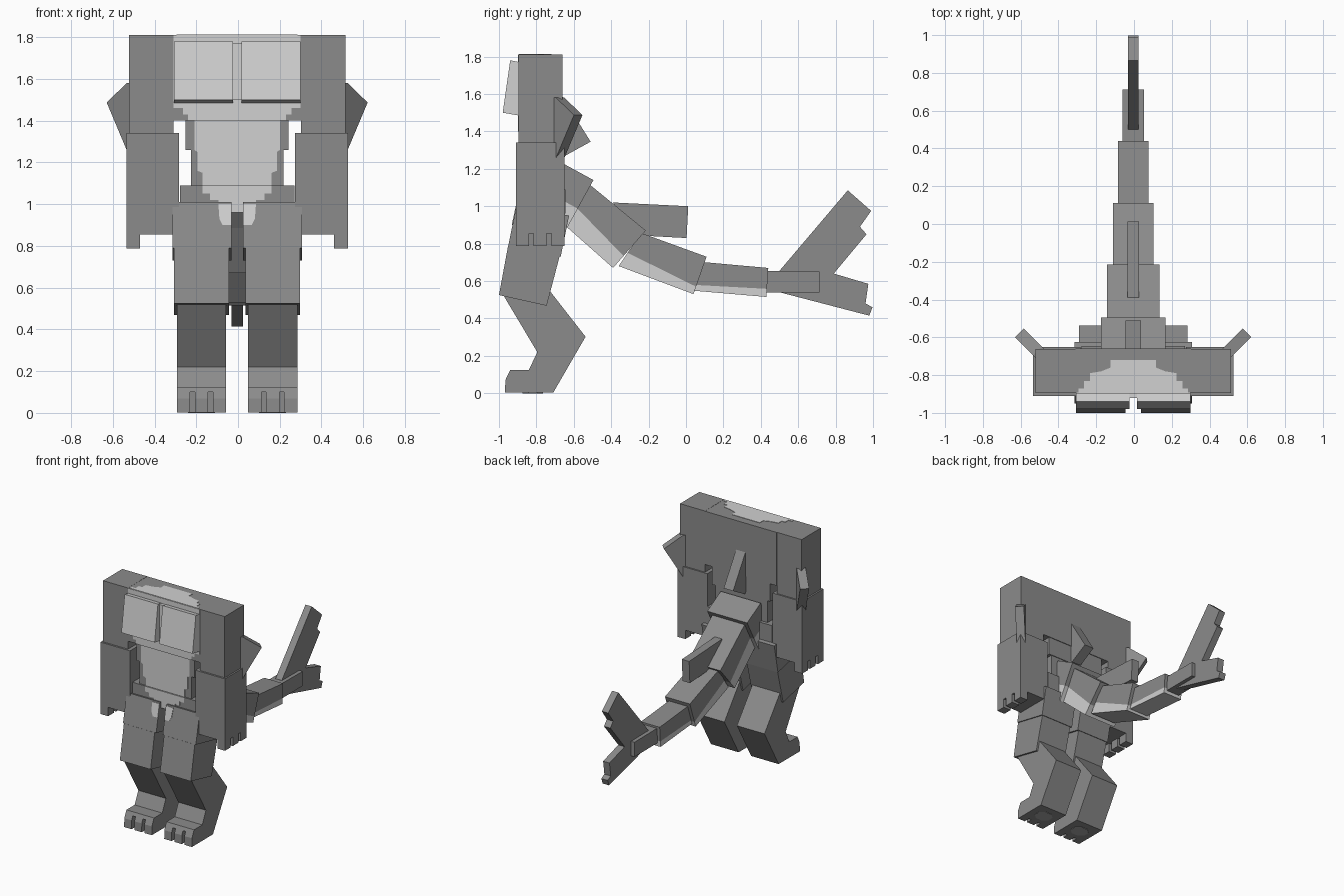
import bpy, bmesh, math
from mathutils import Vector

if "Cube" in bpy.data.objects:
    bpy.data.objects.remove(bpy.data.objects["Cube"])


def material(name, v):
    m = bpy.data.materials.new(name)
    m.use_nodes = True
    m.diffuse_color = (v, v, v, 1)
    m.node_tree.nodes["Principled BSDF"].inputs["Base Color"].default_value = (v, v, v, 1)
    return m


DARK = material("dark grey skin", 0.26)
LIGHT = material("light grey belly", 0.64)
PAD = material("mid grey sole", 0.38)
CX = -0.004  # body centre line


def finish(name, bm, *mats):
    bmesh.ops.recalc_face_normals(bm, faces=bm.faces)
    me = bpy.data.meshes.new(name)
    bm.to_mesh(me)
    bm.free()
    for m in mats:
        me.materials.append(m)
    ob = bpy.data.objects.new(name, me)
    bpy.context.collection.objects.link(ob)
    return ob


def prism_mesh(pts, axis, a, b):
    """Extrude a 2D outline along one axis from a to b."""
    place = {"x": lambda p, q, t: (t, p, q),
             "y": lambda p, q, t: (p, t, q),
             "z": lambda p, q, t: (p, q, t)}[axis]
    bm = bmesh.new()
    rings = [[bm.verts.new(place(p, q, t)) for p, q in pts] for t in (a, b)]
    for r in rings:
        bm.faces.new(r)
    n = len(pts)
    for i in range(n):
        j = (i + 1) % n
        bm.faces.new((rings[0][i], rings[0][j], rings[1][j], rings[1][i]))
    return bm


def prism(name, pts, axis, a, b, mat=DARK):
    return finish(name, prism_mesh(pts, axis, a, b), mat)


def box(name, x0, x1, y0, y1, z0, z1, mat=DARK):
    return prism(name, [(x0, y0), (x1, y0), (x1, y1), (x0, y1)], "z", z0, z1, mat)


def plate(name, half, y_at, mat=LIGHT):
    """Thin front plate, mirrored from its right-hand outline (x, z)."""
    pts = [(CX + x, z) for x, z in half] + [(CX - x, z) for x, z in reversed(half)]
    bm = prism_mesh(pts, "y", -0.004, 0.003)
    for v in bm.verts:
        v.co.y += y_at(v.co.z)
    return finish(name, bm, mat)


# Torso blocks
for name, w, y0, y1, z0, z1 in (
        ("chest", 0.306, -0.893, -0.66, 1.40, 1.81),
        ("ribs", 0.247, -0.875, -0.665, 1.26, 1.40),
        ("abdomen", 0.222, -0.875, -0.67, 1.09, 1.26),
        ("waist", 0.275, -0.885, -0.645, 0.96, 1.09)):
    box(name, CX - w, CX + w, y0, y1, z0, z1)

# Light belly markings
plate("chest_marking", [(0.304, 1.81), (0.304, 1.46), (0.26, 1.46), (0.26, 1.43),
                        (0.235, 1.43), (0.235, 1.40)], lambda z: -0.893)
plate("belly_marking", [(0.205, 1.40), (0.205, 1.26), (0.19, 1.25), (0.19, 1.16),
                        (0.165, 1.15), (0.165, 1.09)], lambda z: -0.875)
plate("waist_marking", [(0.165, 1.09), (0.165, 1.05), (0.13, 1.05), (0.13, 1.02),
                        (0.09, 1.02), (0.09, 0.96)], lambda z: -0.885)
shoulder = [(0.29, -0.893), (0.29, -0.87), (0.26, -0.87), (0.26, -0.83), (0.23, -0.83),
            (0.23, -0.79), (0.17, -0.78), (0.12, -0.76), (0.12, -0.72)]
prism("neck_marking", [(CX + x, y) for x, y in shoulder]
      + [(CX - x, y) for x, y in reversed(shoulder)], "z", 1.806, 1.813, LIGHT)

# Breastbone between the pectorals
box("breastbone", CX - 0.025, CX + 0.025, -0.92, -0.88, 1.50, 1.77, LIGHT)


def mirrored(side, a, b):
    return sorted((CX + side * a, CX + side * b))


for side, tag in ((1, "left"), (-1, "right")):
    # Pectoral
    prism(f"{tag}_pectoral", [(-0.94, 1.78), (-0.98, 1.50), (-0.88, 1.483), (-0.86, 1.765)],
          "x", *mirrored(side, 0.02, 0.303), LIGHT)

    # Arm with three outer fingers
    box(f"{tag}_upper_arm", *mirrored(side, 0.306, 0.518), -0.896, -0.661, 1.34, 1.811)
    box(f"{tag}_forearm", *mirrored(side, 0.278, 0.53), -0.91, -0.65, 0.855, 1.34)
    for i, y in enumerate((-0.91, -0.815, -0.72)):
        box(f"{tag}_finger_{i + 1}", *mirrored(side, 0.465, 0.53), y, y + 0.07, 0.787, 0.86)

    # Elbow fin: a triangular plate swept diagonally out and back
    bm = prism_mesh([(-0.06, 1.58), (0.0, 1.58), (0.135, 1.487), (0.0, 1.26), (-0.06, 1.26)],
                    "y", -0.032, 0.032)
    c = math.sqrt(0.5)
    for v in bm.verts:
        d, t, z = v.co
        v.co = (CX + side * (0.507 + c * (d - t)), -0.672 + c * (d + t), z)
    finish(f"{tag}_elbow_fin", bm, DARK)

    # Hip and thigh
    prism(f"{tag}_hip", [(-0.95, 0.79), (-0.67, 0.73), (-0.625, 0.95), (-0.905, 1.01)],
          "x", *mirrored(side, 0.028, 0.31))
    bm = prism_mesh([(CX + side * x, z) for x, z in
                     ((0.028, 1.0), (0.09, 1.0), (0.085, 0.93), (0.07, 0.90), (0.028, 0.90))],
                    "y", -0.004, 0.003)
    for v in bm.verts:
        v.co.y += -0.95 + (v.co.z - 0.79) * 0.2045
    finish(f"{tag}_hip_marking", bm, LIGHT)
    prism(f"{tag}_thigh", [(-0.951, 0.79), (-1.0, 0.525), (-0.745, 0.468), (-0.675, 0.735)],
          "x", *mirrored(side, 0.04, 0.302))

    # Shin and foot in one bent outline, toes, sole pad
    prism(f"{tag}_shin_and_foot",
          [(-0.98, 0.53), (-0.795, 0.22), (-0.84, 0.125), (-0.94, 0.125), (-0.952, 0.10),
           (-0.92, 0.10), (-0.92, 0.003), (-0.71, 0.003), (-0.537, 0.302), (-0.73, 0.55)],
          "x", *mirrored(side, 0.053, 0.288))
    for i in range(3):
        x = 0.053 + i * 0.086
        prism(f"{tag}_toe_{i + 1}", [(-0.967, 0.003), (-0.966, 0.07), (-0.952, 0.10),
                                     (-0.90, 0.10), (-0.90, 0.003)],
              "x", *mirrored(side, x, x + 0.063))
    mx = CX + side * 0.17
    prism(f"{tag}_sole_pad", [(mx + 0.07 * math.cos(a), -0.82 + 0.06 * math.sin(a))
                              for a in (math.pi * (k + 0.5) / 4 for k in range(8))],
          "z", 0.0, 0.006, PAD)

# Tail segments: outline, half width, light underside split (start, end fraction)
tail = [
    ([(-0.66, 1.23), (-0.495, 1.14), (-0.635, 0.885), (-0.80, 0.975)], 0.17, (0.6, 0.6)),
    ([(-0.52, 1.12), (-0.215, 0.87), (-0.39, 0.67), (-0.65, 0.90)], 0.138, (0.55, 0.68)),
    ([(-0.24, 0.857), (0.11, 0.73), (0.04, 0.53), (-0.36, 0.68)], 0.106, (0.6, 0.8)),
    ([(0.05, 0.705), (0.44, 0.67), (0.43, 0.515), (0.045, 0.548)], 0.08, (0.8, 0.72)),
    ([(0.42, 0.655), (0.713, 0.652), (0.713, 0.54), (0.42, 0.54)], 0.056, None),
]
for i, (pts, w, split) in enumerate(tail):
    bm = prism_mesh(pts, "x", CX - w, CX + w)
    if split:
        a, b, c, d = (Vector((0, y, z)) for y, z in pts)
        p, q = a.lerp(d, split[0]), b.lerp(c, split[1])
        normal = Vector((1, 0, 0)).cross(q - p)
        bmesh.ops.bisect_plane(bm, geom=bm.verts[:] + bm.edges[:] + bm.faces[:],
                               plane_co=p, plane_no=normal)
        for f in bm.faces:
            f.material_index = int((f.calc_center_median() - p).dot(normal) < 0)
    finish(f"tail_segment_{i + 1}", bm, DARK, LIGHT)

# Fins along the back and tail
prism("back_fin", [(-0.70, 1.65), (-0.51, 1.345), (-0.655, 1.265), (-0.72, 1.37)],
      "x", CX - 0.04, CX + 0.04)
prism("tail_top_fin", [(-0.39, 1.02), (0.012, 1.0), (0.003, 0.83), (-0.22, 0.842), (-0.30, 0.80)],
      "x", CX - 0.031, CX + 0.031)
prism("tail_end_fin", [(0.50, 0.655), (0.865, 1.085), (0.99, 0.975), (0.93, 0.89),
                       (0.965, 0.85), (0.79, 0.64), (0.975, 0.585), (0.96, 0.48),
                       (0.997, 0.46), (0.98, 0.415), (0.50, 0.54)],
      "x", CX - 0.027, CX + 0.027)
